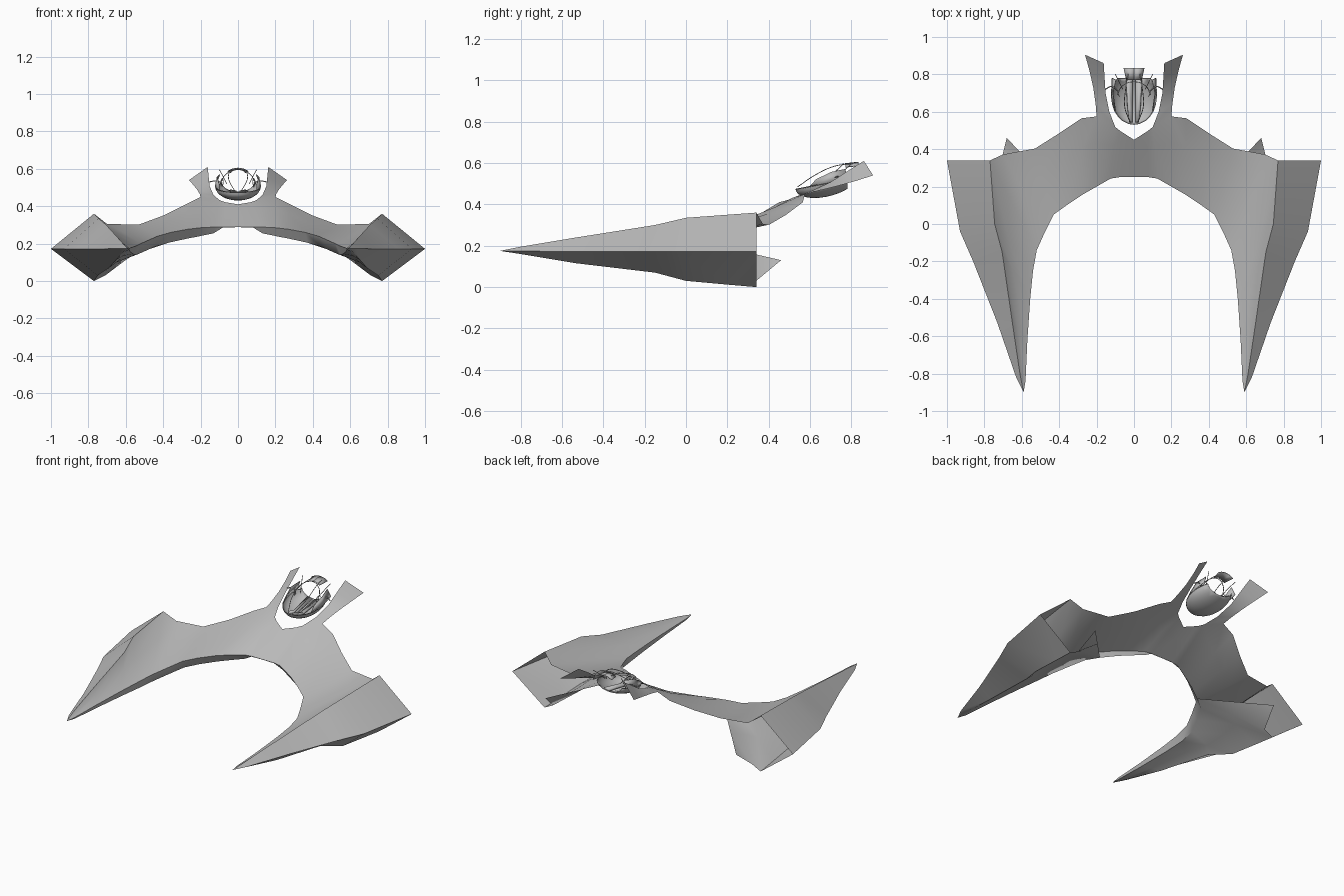
import bpy
import bmesh
import math
from mathutils import Vector

cube = bpy.data.objects.get("Cube")
if cube:
    bpy.data.objects.remove(cube, do_unlink=True)

grey = bpy.data.materials.new("hull grey")
grey.use_nodes = True
tone = (0.5, 0.5, 0.5, 1)
grey.diffuse_color = tone
grey.node_tree.nodes["Principled BSDF"].inputs["Base Color"].default_value = tone


def finish(name, bm, angle=30, mirror=True, thickness=0):
    """Turn a bmesh into a shaded, optionally mirrored object."""
    mesh = bpy.data.meshes.new(name)
    bm.to_mesh(mesh)
    bm.free()
    mesh.materials.append(grey)
    obj = bpy.data.objects.new(name, mesh)
    bpy.context.collection.objects.link(obj)
    if thickness:
        solid = obj.modifiers.new("thickness", "SOLIDIFY")
        solid.thickness = thickness
    if mirror:
        mod = obj.modifiers.new("mirror", "MIRROR")
        mod.use_clip = True
    bpy.ops.object.select_all(action="DESELECT")
    bpy.context.view_layer.objects.active = obj
    obj.select_set(True)
    bpy.ops.object.shade_smooth_by_angle(angle=math.radians(angle))
    return obj


def face(bm, *verts):
    """Add a face, skipping repeated corners."""
    unique = list(dict.fromkeys(verts))
    if len(unique) > 2:
        bm.faces.new(unique)


def strip(bm, rail_a, rail_b):
    """Bridge two rails of equal length with quads."""
    for i in range(len(rail_a) - 1):
        face(bm, rail_a[i], rail_b[i], rail_b[i + 1], rail_a[i + 1])


def rail(bm, points):
    return [bm.verts.new(p) for p in points]


def rod(name, points, radius=0.003, cyclic=False, mirror=True):
    """Thin smooth tube along a path."""
    curve = bpy.data.curves.new(name, "CURVE")
    curve.dimensions = "3D"
    curve.bevel_depth = radius
    curve.bevel_resolution = 1
    curve.resolution_u = 6
    spline = curve.splines.new("BEZIER")
    spline.bezier_points.add(len(points) - 1)
    for bp, p in zip(spline.bezier_points, points):
        bp.co = p
        bp.handle_left_type = bp.handle_right_type = "AUTO"
    spline.use_cyclic_u = cyclic
    curve.materials.append(grey)
    obj = bpy.data.objects.new(name, curve)
    bpy.context.collection.objects.link(obj)
    if mirror:
        obj.modifiers.new("mirror", "MIRROR")
    return obj


# Hull rails, from the centre line out along the wing and forward to the pod tip
tip = (.59, -.9, .175)
trailing = [(0, .45, .41), (.07, .495, .422), (.1, .518, .433), (.2, .575, .45),
            (.28, .565, .41), (.4, .485, .35), (.53, .403, .302), (.7, .372, .305),
            (.77, .34, .36), (.745, 0, .335), (.705, -.15, .3), (.65, -.53, .24),
            (.61, -.8, .195), tip]
leading = [(0, .25, .29), (.08, .25, .29), (.125, .243, .289), (.2, .2, .285),
           (.27, .16, .277), (.36, .1, .26), (.43, .05, .24), (.475, -.04, .22),
           (.52, -.14, .2), (.54, -.25, .19), (.555, -.4, .185), (.57, -.62, .18),
           (.58, -.84, .176), tip]
edge_depth = [.002, .004, .034, .046, .052, .055, .055, .055, .055, .05, .04, .025, .01, 0]
sag = [0, 0, 0, 0, 0, .005, .005, .01, .03, .03, .025, .012, .004, 0]
# Keel starts at the small rear fin, then runs along the pod bottom
keel = [(.68, .46, .13), (.71, .34, .03), (.77, .34, 0), (.762, .2, .012), (.75, 0, .03),
        (.69, -.15, .07), (.65, -.53, .115), (.61, -.8, .16), tip]
belly_lift = [0, .03, .03, .025, .015, .01, 0, 0, 0]
outer = [(1, .34, .172), (.93, -.04, .172), (.86, -.2, .172), (.73, -.53, .172),
         (.63, -.82, .174), tip]

FIN, RIDGE = 5, 8          # stations where the fin and the pod ridge begin
bm = bmesh.new()
middle = [Vector(t).lerp(Vector(f), .38) - Vector((0, 0, s))
          for t, f, s in zip(trailing, leading, sag)]
# The front edge is undercut, so its lower rail sits back from the upper one
lower = [Vector(p) + d * Vector((.2, .6, -1)) for p, d in zip(leading, edge_depth)]
belly = [Vector(k).lerp(low, .5) + Vector((0, 0, lift))
         for k, low, lift in zip(keel, lower[FIN:], belly_lift)]
T, M, L, B, K, U, O = (rail(bm, pts) for pts in
                       (trailing, middle, leading, lower, keel, belly, outer))

# Upper skin and undercut front edge
strip(bm, T, M)
strip(bm, M, L)
strip(bm, L, B)
# Pod underside; the pods stay open at the rear
strip(bm, B[FIN:], U)
strip(bm, U, K)
# Outer pod flanks
strip(bm, O, T[RIDGE:])
strip(bm, K[3:], O)
face(bm, O[0], K[2], K[3])
# Tail prongs growing from the trailing edge either side of the cockpit
inside = rail(bm, [(.132, .6, .462), (.152, .7, .508), (.157, .78, .56), (.162, .86, .61)])
outside = rail(bm, [(.205, .64, .466), (.218, .73, .488), (.238, .82, .513),
                    (.262, .905, .54)])
strip(bm, [T[2]] + inside, [T[3]] + outside)
bmesh.ops.remove_doubles(bm, verts=bm.verts, dist=0.0005)
bmesh.ops.recalc_face_normals(bm, faces=bm.faces)
finish("winged_hull", bm, 50)

# Cockpit bowl, open above and behind, rising towards the rear
bm = bmesh.new()
bmesh.ops.create_uvsphere(bm, u_segments=24, v_segments=14, radius=1)
for v in bm.verts:
    v.co = Vector((v.co.x * .122, v.co.y * .15 + .68, v.co.z * .068 + .505))
for co, normal in (((0, .68, .505), (0, 0, 1)), ((0, .78, 0), (0, 1, 0))):
    bmesh.ops.bisect_plane(bm, geom=bm.verts[:] + bm.edges[:] + bm.faces[:],
                           plane_co=co, plane_no=normal, clear_outer=True)
for v in bm.verts:
    v.co.z += .2 * (v.co.y - .68)
finish("cockpit_bowl", bm, 40, mirror=False, thickness=0.005)

# Side cheeks rising from the bowl rim
bm = bmesh.new()
low = rail(bm, [(.1, .6, .488), (.12, .68, .503), (.115, .78, .523)])
high = rail(bm, [(.1, .63, .52), (.11, .7, .555), (.095, .77, .57)])
strip(bm, low, high)
finish("cockpit_cheek", bm, thickness=0.004)

# Twin seat rails along the floor
bm = bmesh.new()
near = rail(bm, [(.008, .545, .48), (.008, .62, .456), (.008, .77, .484)])
far = rail(bm, [(.026, .55, .48), (.034, .62, .46), (.042, .77, .49)])
strip(bm, near, far)
finish("seat_rail", bm, thickness=0.01)

# Rear canopy plate, slightly domed
bm = bmesh.new()
front = rail(bm, [(0, .77, .595), (.025, .77, .59), (.04, .772, .578)])
back = rail(bm, [(0, .835, .602), (.03, .835, .597), (.054, .835, .585)])
strip(bm, front, back)
finish("canopy_plate", bm, thickness=0.004)

# Canopy rods, hoop, side struts and control rings
rod("canopy_hoop", [(-.09, .69, .53), (-.06, .74, .575), (0, .76, .597),
                    (.06, .74, .575), (.09, .69, .53)], 0.002, mirror=False)
rod("canopy_rod", [(.02, .54, .485), (.05, .63, .545), (.045, .72, .585),
                   (.03, .81, .598)], 0.002)
rod("side_strut", [(.085, .71, .525), (.12, .735, .535), (.153, .72, .53)])
rod("antenna", [(.06, .72, .52), (.08, .76, .56), (.1, .8, .595)], 0.002)
ring = [(.085 + .006 * math.cos(a), .7 + .018 * math.cos(a), .53 + .018 * math.sin(a))
        for a in (math.tau * i / 8 for i in range(8))]
rod("control_ring", ring, 0.002, cyclic=True)
